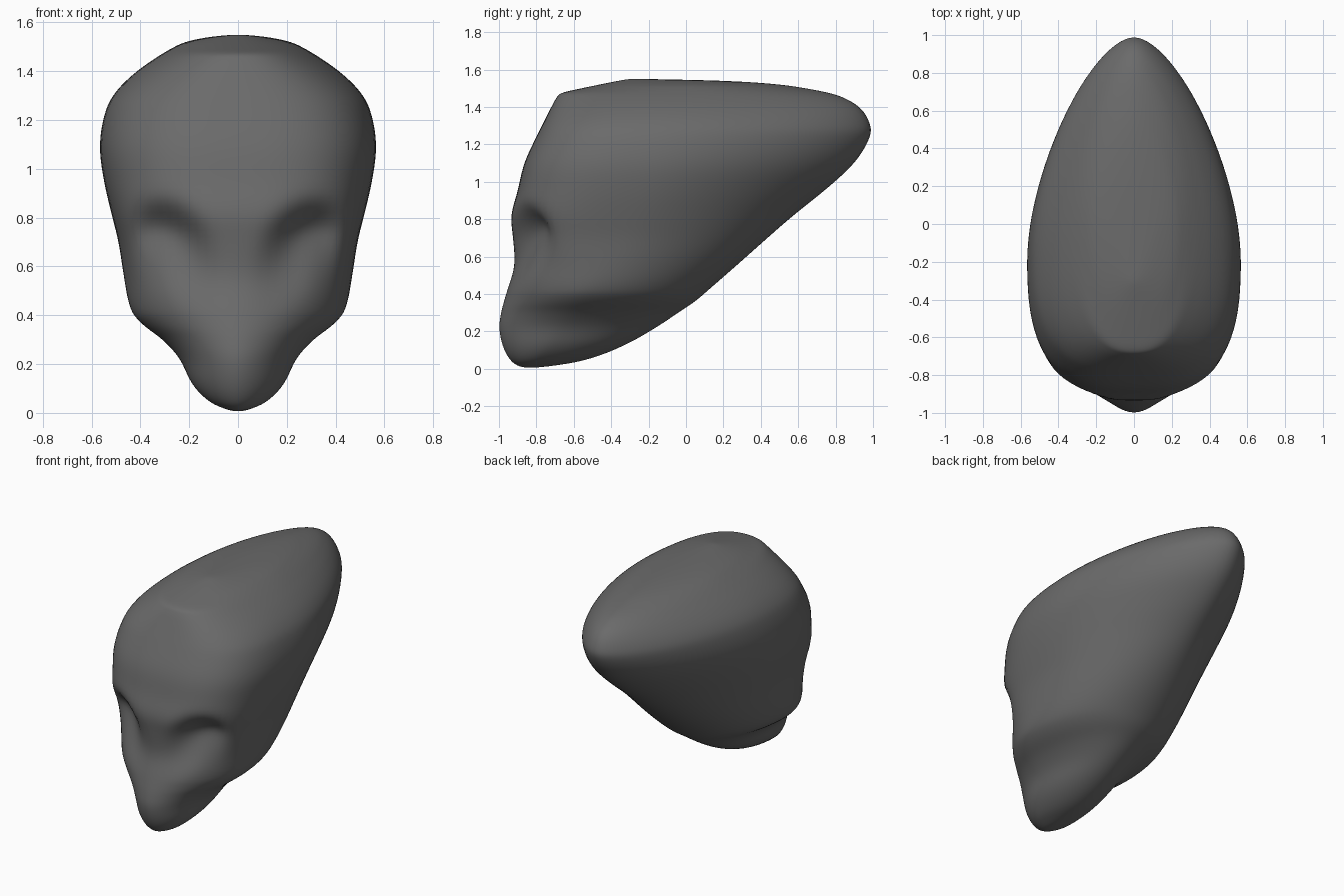
import bpy, bmesh, math

if "Cube" in bpy.data.objects:
    bpy.data.objects.remove(bpy.data.objects["Cube"])

# Horizontal slices: height, front y, back y, half width, y of widest point
SLICES = [
    (0.005, -.88, -.79, .02, -.84), (.04, -.935, -.56, .11, -.80),
    (.12, -.98, -.34, .19, -.72), (.22, -1.0, -.16, .238, -.65),
    (.30, -.99, -.04, .31, -.59), (.36, -.975, .05, .39, -.54),
    (.42, -.957, .12, .44, -.50), (.55, -.918, .27, .467, -.40),
    (.70, -.925, .44, .49, -.30), (.82, -.935, .58, .52, -.25),
    (.95, -.90, .745, .55, -.20), (1.10, -.865, .91, .568, -.15),
    (1.25, -.795, .998, .54, -.10), (1.33, -.755, .985, .49, -.07),
    (1.40, -.72, .935, .415, -.05), (1.45, -.692, .85, .345, -.03),
    (1.475, -.665, .77, .305, -.01), (1.495, -.58, .67, .27, 0),
    (1.52, -.46, .50, .215, 0), (1.54, -.36, .20, .12, -.05),
    (1.55, -.30, -.25, .02, -.27),
]
SEGMENTS, STEPS = 96, 5


def smooth(a, b, v):
    t = min(1, max(0, (v - a) / (b - a)))
    return t * t * (3 - 2 * t)


def tangent(i, k):
    lo, hi = SLICES[max(i - 1, 0)], SLICES[min(i + 1, len(SLICES) - 1)]
    return (hi[k] - lo[k]) / (hi[0] - lo[0])


def blend(i, t):
    """Cubic interpolation between slice i and the next one."""
    a, b = SLICES[i], SLICES[i + 1]
    h = b[0] - a[0]
    row = [a[0] + h * t]
    for k in range(1, 5):
        row.append((2*t**3 - 3*t*t + 1) * a[k] + (t**3 - 2*t*t + t) * h * tangent(i, k)
                   + (3*t*t - 2*t**3) * b[k] + (t**3 - t*t) * h * tangent(i + 1, k))
    return row


def socket(x, z):
    """Depth of the eye hollow: arched brow, outer rim, soft fade to the cheek."""
    x = abs(x)
    brow = .88 - (4 if x < .32 else 3) * (x - .32) ** 2
    upper = 1 - smooth(brow - .13, brow + .03, z)
    lower = smooth(.46, .82, z + .5 * max(0, .3 - x))
    sides = smooth(.04, .26, x) * (1 - .95 * smooth(.34, .46, x))
    return .14 * upper * lower * sides


def ring(row):
    z, front, back, w, mid = row
    nf = 1.85 + 1.15 * smooth(.35, .75, z) - .6 * smooth(1.25, 1.5, z)
    nb = 2.0 - .4 * smooth(.4, 1.0, z)
    pts = []
    for j in range(SEGMENTS):
        a = 2 * math.pi * j / SEGMENTS
        s, c = math.sin(a), math.cos(a)
        n, reach = (nf, mid - front) if c > 0 else (nb, back - mid)
        r = (abs(s) ** n + abs(c) ** n) ** (-1 / n)
        x, y = w * s * r, mid - reach * c * r
        if c > 0:
            y += socket(x, z) * smooth(0, .4, c)
        pts.append((x, y, z))
    return pts


# Skull: lofted slices closed by small caps
rows = [blend(i, k / STEPS) for i in range(len(SLICES) - 1) for k in range(STEPS)]
rows.append(SLICES[-1])
bm = bmesh.new()
rings = [[bm.verts.new(p) for p in ring(r)] for r in rows]
for lo, hi in zip(rings, rings[1:]):
    for j in range(SEGMENTS):
        k = (j + 1) % SEGMENTS
        bm.faces.new((lo[j], lo[k], hi[k], hi[j]))
for loop, z in ((rings[0], 0), (rings[-1], 1.551)):
    cy = sum(v.co.y for v in loop) / SEGMENTS
    tip = bm.verts.new((0, cy, z))
    for j in range(SEGMENTS):
        bm.faces.new((loop[j], loop[(j + 1) % SEGMENTS], tip))
bmesh.ops.recalc_face_normals(bm, faces=bm.faces)

# Soften the lofting ridges a little
for _ in range(6):
    bmesh.ops.smooth_vert(bm, verts=bm.verts, factor=.5, use_axis_x=True,
                          use_axis_y=True, use_axis_z=True)
for f in bm.faces:
    f.smooth = True
mesh = bpy.data.meshes.new("elongated_head")
bm.to_mesh(mesh)
bm.free()

# Dark grey surface
skin = bpy.data.materials.new("dark_grey")
skin.diffuse_color = (.145, .145, .145, 1)
skin.use_nodes = True
skin.node_tree.nodes["Principled BSDF"].inputs["Base Color"].default_value = skin.diffuse_color
mesh.materials.append(skin)
head = bpy.data.objects.new("elongated_head", mesh)
bpy.context.collection.objects.link(head)
